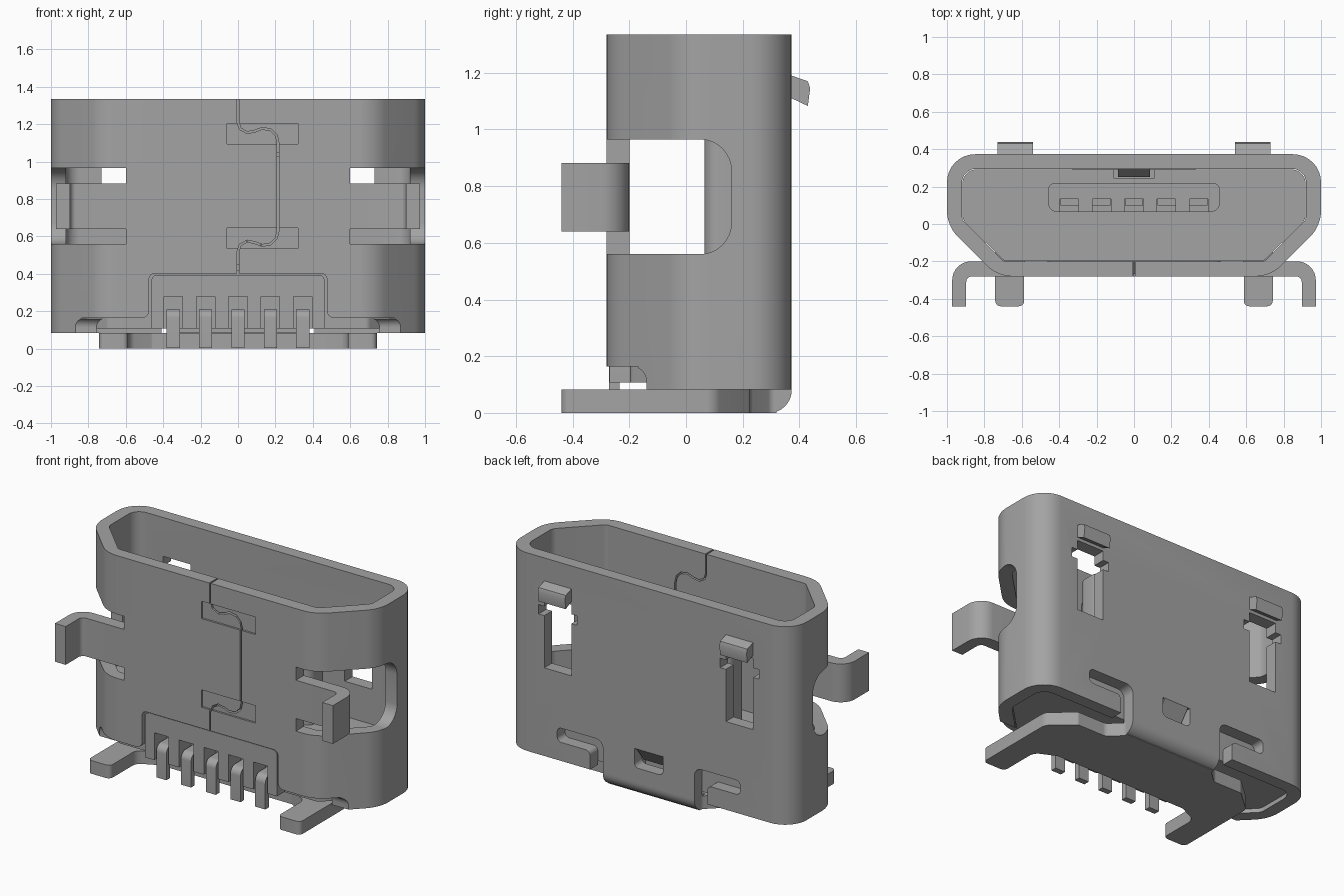
import bpy, bmesh, math
from mathutils import Vector

if "Cube" in bpy.data.objects:
    bpy.data.objects.remove(bpy.data.objects["Cube"], do_unlink=True)

GREY = (0.37, 0.37, 0.37, 1)
mat = bpy.data.materials.new("metal grey")
mat.use_nodes = True
mat.diffuse_color = GREY
mat.node_tree.nodes["Principled BSDF"].inputs["Base Color"].default_value = GREY


def rounded(corners, n=8):
    """Polygon from (u, v, radius) corners, each rounded by an arc."""
    out = []
    for i, (u, v, r) in enumerate(corners):
        p = Vector((u, v))
        if r == 0:
            out.append((u, v))
            continue
        a = (Vector(corners[i - 1][:2]) - p).normalized()
        b = (Vector(corners[(i + 1) % len(corners)][:2]) - p).normalized()
        half = a.angle(b) / 2
        centre = p + (a + b).normalized() * (r / math.sin(half))
        s = p + a * (r / math.tan(half)) - centre
        e = p + b * (r / math.tan(half)) - centre
        turn = math.atan2(s.x * e.y - s.y * e.x, s.dot(e))
        for k in range(n + 1):
            t = turn * k / n
            out.append((centre.x + s.x * math.cos(t) - s.y * math.sin(t),
                        centre.y + s.x * math.sin(t) + s.y * math.cos(t)))
    return out


def prism(name, pts, axis, lo, hi):
    """Extrude a 2D outline along an axis: x uses (y,z), y uses (x,z), z uses (x,y)."""
    place = {"x": lambda u, v, w: (w, u, v), "y": lambda u, v, w: (u, w, v),
             "z": lambda u, v, w: (u, v, w)}[axis]
    bm = bmesh.new()
    rings = [[bm.verts.new(place(u, v, w)) for u, v in pts] for w in (lo, hi)]
    bm.faces.new(rings[0])
    bm.faces.new(rings[1])
    for i in range(len(pts)):
        j = (i + 1) % len(pts)
        bm.faces.new((rings[0][i], rings[0][j], rings[1][j], rings[1][i]))
    bmesh.ops.recalc_face_normals(bm, faces=bm.faces)
    me = bpy.data.meshes.new(name)
    bm.to_mesh(me)
    bm.free()
    me.materials.append(mat)
    ob = bpy.data.objects.new(name, me)
    bpy.context.collection.objects.link(ob)
    return ob


def box(name, x0, x1, y0, y1, z0, z1):
    return prism(name, [(x0, y0), (x1, y0), (x1, y1), (x0, y1)], "z", z0, z1)


def cut(target, cutters):
    for c in cutters:
        m = target.modifiers.new("cut", "BOOLEAN")
        m.operation = "DIFFERENCE"
        m.solver = "EXACT"
        m.object = c
        bpy.context.view_layer.objects.active = target
        bpy.ops.object.modifier_apply(modifier=m.name)
        bpy.data.objects.remove(c, do_unlink=True)


def mirrored(half):
    """Close a half outline (u >= 0) by mirroring it across u = 0."""
    return half + [(-c[0],) + tuple(c[1:]) for c in reversed(half)]


def span(s, a, b):
    return (a, b) if s > 0 else (-b, -a)


# Hollow shell with chamfered front corners
inner = mirrored([(0.697, -0.2, 0.04), (0.92, 0.023, 0.06), (0.92, 0.295, 0.075)])
shell = prism("shell", rounded(mirrored(
    [(0.73, -0.28, 0.2), (1, -0.01, 0.2), (1, 0.373, 0.15)])), "z", 0.083, 1.335)
cuts = [prism("cavity", rounded(inner), "z", -0.1, 1.5)]

# Opening for the pins at the lower front
cuts.append(prism("front_opening", rounded(mirrored(
    [(0.9, -0.1, 0), (0.9, 0.163, 0.06), (0.475, 0.163, 0.04), (0.475, 0.402, 0.03)])),
    "y", -0.5, -0.17))
cuts.append(prism("corner_notch", rounded(
    [(-0.5, -0.1, 0), (-0.14, -0.1, 0), (-0.14, 0.163, 0.05), (-0.5, 0.163, 0)]),
    "x", -0.87, 0.87))

# Shallow panels and the wavy seam on the front
for z in (1.095, 0.535):
    cuts.append(box("panel", -0.06, 0.32, -0.4, -0.268, z, z + 0.11))
wave = [(0, 1.4), (0, 1.21), (0.012, 1.175), (0.05, 1.155), (0.09, 1.163), (0.13, 1.178),
        (0.175, 1.17), (0.205, 1.14), (0.214, 1.1)]
path = [Vector(p) for p in wave + [(x, 1.73 - z) for x, z in reversed(wave)]]
left, right = [], []
for i, p in enumerate(path):
    d = (path[min(i + 1, len(path) - 1)] - path[max(i - 1, 0)]).normalized()
    nrm = Vector((-d.y, d.x)) * 0.005
    left.append(tuple(p + nrm))
    right.append(tuple(p - nrm))
cuts.append(prism("seam", left + right[::-1], "y", -0.4, -0.15))

# Side windows, rear slots and relief slots
for s in (1, -1):
    cuts.append(prism("side_window", rounded(
        [(-0.5, 0.56, 0), (0.16, 0.56, 0.11), (0.16, 0.965, 0.11), (-0.5, 0.965, 0)]),
        "x", *span(s, 0.6, 1.2)))
    tee = [(0.54, 0.64), (0.73, 0.64), (0.73, 0.97), (0.77, 0.97), (0.77, 1.03),
           (0.73, 1.03), (0.73, 1.09), (0.54, 1.09), (0.54, 1.03), (0.5, 1.03),
           (0.5, 0.97), (0.54, 0.97)]
    cuts.append(prism("rear_slot", [(s * x, z) for x, z in tee], "y", 0.25, 0.5))
    ell = [(0.32, 0, 0), (0.41, 0, 0), (0.41, 0.2, 0.03), (0.64, 0.2, 0.03),
           (0.64, 0.29, 0.03), (0.32, 0.29, 0.05)]
    cuts.append(prism("relief_slot", rounded([(s * x, z, r) for x, z, r in ell]),
                      "y", 0.25, 0.5))
cuts.append(prism("latch_hole", rounded(
    [(-0.1, 0.18, 0.03), (0.1, 0.18, 0.03), (0.1, 0.3, 0), (-0.1, 0.3, 0)]), "y", 0.25, 0.5))
cut(shell, cuts)

# Latch tab bent inward through the rear hole
prism("latch_tab", [(0.373, 0.3), (0.293, 0.3), (0.25, 0.23), (0.3, 0.205)], "x", -0.085, 0.085)

# Bent mounting arms and rear hooks
for s, side in ((1, "left"), (-1, "right")):
    arm = [(0.6, -0.28, 0), (0.897, -0.28, 0.03), (0.897, -0.44, 0), (0.972, -0.44, 0),
           (0.972, -0.2, 0.1), (0.6, -0.2, 0)]
    prism(side + "_arm", rounded([(s * x, y, r) for x, y, r in arm]), "z", 0.64, 0.882)
    prism(side + "_hook", [(0.3, 1.17), (0.373, 1.19), (0.43, 1.17), (0.438, 1.145),
                           (0.43, 1.083), (0.373, 1.11), (0.3, 1.1)],
          "x", *span(s, 0.54, 0.73))

# Insulating block with pockets for the pins
PINS = [i * 0.173 for i in range(-2, 3)]
block = prism("housing", rounded(mirrored(
    [(0.695, -0.197, 0.04), (0.917, 0.023, 0.06), (0.917, 0.292, 0.075)])), "z", 0.107, 0.42)
cut(block, [box("latch_notch", -0.11, 0.11, 0.245, 0.35, 0.15, 0.5)]
    + [box("pocket", x - 0.05, x + 0.05, -0.3, -0.15, 0.05, 0.28) for x in PINS])
face = prism("housing_front", rounded(mirrored([(0.462, 0.107, 0), (0.462, 0.395, 0.03)])),
             "y", -0.27, -0.196)
cut(face, [box("pocket", x - 0.05, x + 0.05, -0.3, -0.15, 0.05, 0.28) for x in PINS])

# Tongue with contact grooves
tongue = prism("tongue", rounded(mirrored(
    [(0.46, 0.065, 0.05), (0.46, 0.22, 0.04)])), "z", 0.4, 1.05)
cut(tongue, [box("groove", x - 0.05, x + 0.05, 0.0, 0.135, 0.45, 1.2) for x in PINS])

# Contacts and bent solder pins
for i, x in enumerate(PINS, 1):
    box(f"contact_{i}", x - 0.048, x + 0.048, 0.1, 0.137, 0.4, 1.03)
    prism(f"pin_{i}", rounded([(-0.14, 0.172, 0), (-0.235, 0.172, 0.01), (-0.235, 0.003, 0),
                               (-0.272, 0.003, 0), (-0.272, 0.21, 0.045), (-0.14, 0.21, 0)]),
          "x", x - 0.035, x + 0.035)

# Base plate with two feet, and the rounded bend up to the rear wall
prism("base_plate", rounded(mirrored(
    [(0.46, -0.12, 0.02), (0.587, -0.18, 0.06), (0.587, -0.44, 0.03), (0.742, -0.44, 0.03),
     (0.742, 0.1, 0.06), (0.6, 0.225, 0.02), (0.4, 0.225, 0.04), (0.32, 0.3, 0.03),
     (0.32, 0.32, 0)])), "z", 0, 0.083)
prism("rear_bend", rounded([(0.27, 0, 0), (0.373, 0, 0.08), (0.373, 0.09, 0), (0.27, 0.09, 0)]),
      "x", -0.32, 0.32)

# Smooth curved walls, keep edges sharp
bpy.ops.object.select_all(action="DESELECT")
for ob in bpy.context.scene.objects:
    if ob.type == "MESH":
        ob.select_set(True)
        bpy.context.view_layer.objects.active = ob
bpy.ops.object.shade_smooth_by_angle(angle=math.radians(30))
